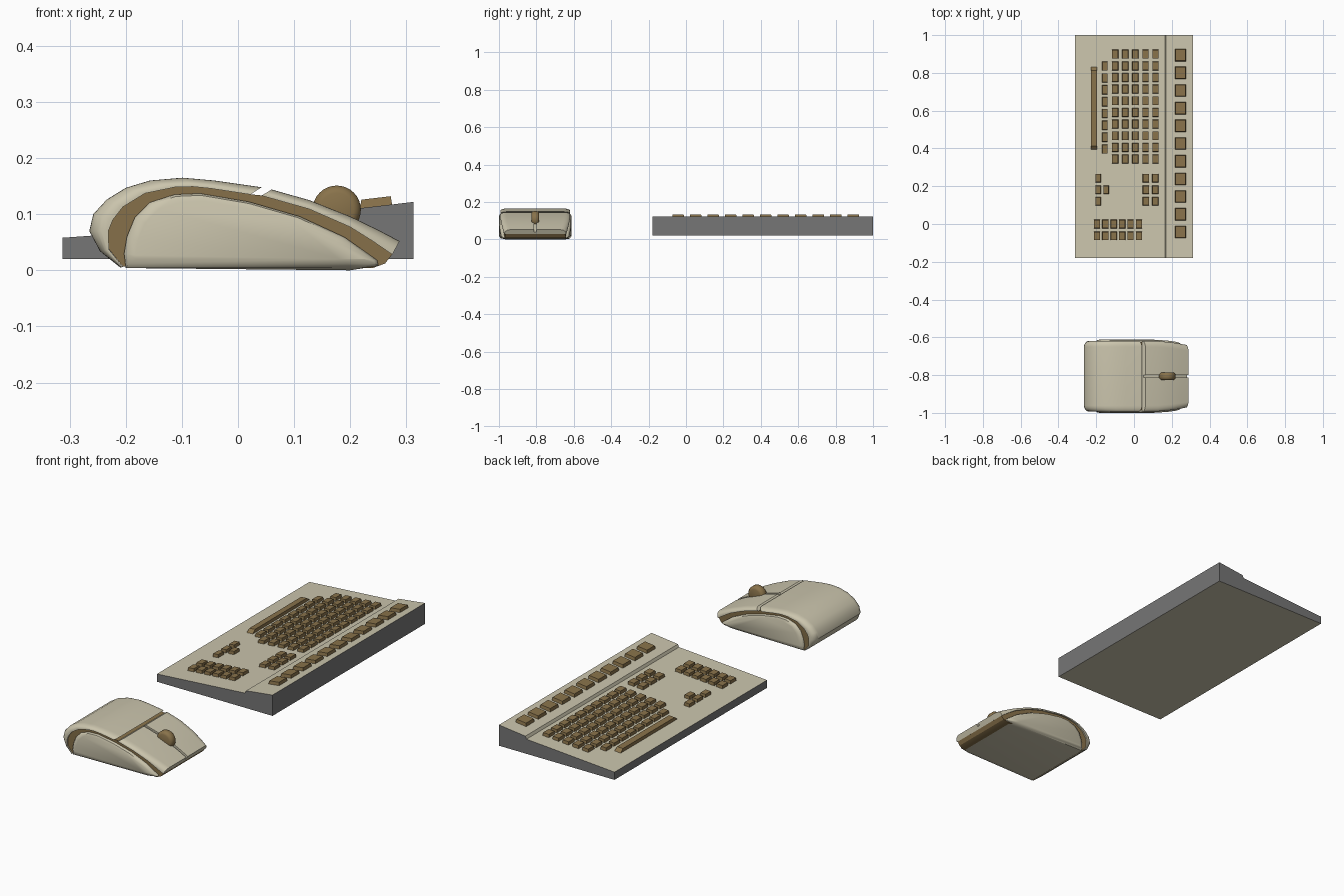
import bpy, bmesh, math
from mathutils import Vector

cube = bpy.data.objects.get("Cube")
if cube:
    bpy.data.objects.remove(cube, do_unlink=True)


def material(name, rgb):
    mat = bpy.data.materials.new(name)
    mat.use_nodes = True
    color = (*rgb, 1)
    mat.diffuse_color = color
    mat.node_tree.nodes["Principled BSDF"].inputs["Base Color"].default_value = color
    return mat


beige = material("warm beige", (0.6, 0.56, 0.42))
brown = material("key brown", (0.25, 0.17, 0.07))
grey = material("case grey", (0.18, 0.18, 0.18))


def finish(name, bm, mats, smooth=None):
    bmesh.ops.recalc_face_normals(bm, faces=bm.faces)
    mesh = bpy.data.meshes.new(name)
    bm.to_mesh(mesh)
    bm.free()
    obj = bpy.data.objects.new(name, mesh)
    bpy.context.collection.objects.link(obj)
    for mat in mats:
        mesh.materials.append(mat)
    if smooth:
        bpy.ops.object.select_all(action='DESELECT')
        obj.select_set(True)
        bpy.context.view_layer.objects.active = obj
        bpy.ops.object.shade_smooth_by_angle(angle=math.radians(smooth))
    return obj


def loft(bm, rings):
    """Skin a list of closed rings and cap both ends."""
    rows = [[bm.verts.new(p) for p in ring] for ring in rings]
    n = len(rows[0])
    for a, b in zip(rows, rows[1:]):
        for i in range(n):
            j = (i + 1) % n
            bm.faces.new((a[i], a[j], b[j], b[i]))
    bm.faces.new(rows[0])
    bm.faces.new(rows[-1])


# ---- Keyboard case: wedge profile with a raised function-key deck
HALF, STEP, FRONT, BACK = 0.313, 0.17, -0.18, 1.0


def surface(x):
    return 0.105 + (x - STEP) * 0.118 if x > STEP else 0.058 + (x + HALF) * 0.07


profile = [(-HALF, 0.02), (HALF, 0.02), (HALF, surface(HALF)),
           (STEP, surface(STEP + 1e-5)), (STEP - 0.006, surface(STEP)),
           (-HALF, surface(-HALF))]
bm = bmesh.new()
loft(bm, [[(x, y, z) for x, z in profile] for y in (FRONT, BACK)])
bm.normal_update()
for face in bm.faces:
    outer = abs(face.calc_center_median().x) > HALF - 0.01 or abs(face.normal.y) > 0.9
    face.material_index = 1 if outer else 0
finish("keyboard_case", bm, [beige, grey])


# ---- Keys: slightly tapered blocks that follow the case slope
def spread(first, last, count):
    return [first + (last - first) * i / (count - 1) for i in range(count)]


def key_block(name, xs, ys, sx, sy, height=0.015):
    bm = bmesh.new()
    for x in xs:
        for y in ys:
            rings = []
            for lift, scale in ((-0.003, 1), (height, 0.9)):
                dx, dy = sx * scale / 2, sy * scale / 2
                rings.append([(x + i * dx, y + j * dy, surface(x + i * dx) + lift)
                              for i, j in ((-1, -1), (1, -1), (1, 1), (-1, 1))])
            loft(bm, rings)
    return finish(name, bm, [brown])


arrow_rows = spread(0.243, 0.12, 3)
key_block("function_keys", [0.246], spread(0.894, -0.042, 11), 0.058, 0.066)
key_block("letter_keys", spread(-0.1, 0.114, 5), spread(0.899, 0.344, 10), 0.034, 0.048)
key_block("lower_row_keys", [-0.154], spread(0.836, 0.397, 8), 0.03, 0.05)
key_block("space_bar", [-0.212], [0.613], 0.034, 0.446)
key_block("arrow_keys", [-0.19], arrow_rows, 0.03, 0.046)
key_block("arrow_up_key", [-0.148], arrow_rows[1:2], 0.03, 0.046)
key_block("edit_keys", [0.063, 0.113], arrow_rows, 0.034, 0.046)
key_block("number_keys", spread(-0.196, 0.026, 6), [0, -0.063], 0.034, 0.046)

# ---- Mouse, drawn as side profiles and lofted across its width
MID = -0.806
shell_outer = [(-0.21, 0.005), (-0.246, 0.034), (-0.265, 0.07), (-0.258, 0.1),
               (-0.234, 0.126), (-0.2, 0.147), (-0.157, 0.16), (-0.099, 0.165),
               (-0.042, 0.16), (0.042, 0.148)]
shell_inner = [(-0.205, 0.006), (-0.23, 0.037), (-0.231, 0.07), (-0.223, 0.09),
               (-0.205, 0.113), (-0.166, 0.137), (-0.113, 0.148), (-0.08, 0.149),
               (-0.05, 0.146), (0.022, 0.135)]
button_outer = [(0.06, 0.144), (0.127, 0.125), (0.2, 0.096), (0.25, 0.072), (0.288, 0.052)]
button_inner = [(0.042, 0.133), (0.127, 0.109), (0.2, 0.077), (0.24, 0.052), (0.275, 0.028)]
panel_edge = [(-0.2, 0.004), (-0.203, 0.03), (-0.198, 0.06), (-0.184, 0.094),
              (-0.157, 0.121), (-0.113, 0.135), (-0.068, 0.137), (0.02, 0.122),
              (0.11, 0.096), (0.19, 0.059), (0.248, 0.018), (0.25, 0.008), (0.2, 0)]


def place(x, y, z):
    """Narrow the body toward its nose."""
    t = max(0, (x - 0.08) / 0.21)
    return Vector((x, MID + y * (1 - 0.13 * t * t), z))


def band(bm, outer, inner, sections):
    """Loft a thick strip; each section is (y, how far the outside sinks inward)."""
    rings = []
    for y, sink in sections:
        top = [(a + (c - a) * sink, b + (d - b) * sink)
               for (a, b), (c, d) in zip(outer, inner)]
        rings.append([place(x, y, z) for x, z in top + inner[::-1]])
    loft(bm, rings)


rounded = [(0.155 + 0.032 * math.sin(a), 0.85 * (1 - math.cos(a)))
           for a in spread(0, math.pi / 2, 7)]

# Palm shell
bm = bmesh.new()
band(bm, shell_outer, shell_inner, [(-y, s) for y, s in reversed(rounded)] + rounded)
finish("mouse_palm_shell", bm, [beige], 40)

# Two buttons and the sunken strip between them
for side, label in ((1, "left"), (-1, "right")):
    bm = bmesh.new()
    band(bm, button_outer, button_inner,
         [(side * y, s) for y, s in [(0.007, 0)] + rounded])
    finish("mouse_button_" + label, bm, [beige], 40)
bm = bmesh.new()
band(bm, button_outer, button_inner, [(-0.009, 0.5), (0.009, 0.5)])
finish("mouse_button_divider", bm, [beige])

# Recessed core that shows as a trim line
core = [(x, z + 0.0005) for x, z in shell_inner + button_inner] + [(0.262, 0.012), (0.24, 0.004)]
bm = bmesh.new()
loft(bm, [[place(x, y, z) for x, z in core] for y in (-0.18, 0.18)])
finish("mouse_core_trim", bm, [brown], 30)

# Bulging side panels joined through the base
bulge = [(0.165, 1, 0), (0.183, 1, 0.004), (0.19, 0.975, 0.012), (0.194, 0.9, 0.02)]
bm = bmesh.new()
rings = []
for side in (-1, 1):
    for y, scale, rise in (bulge[::-1] if side < 0 else bulge):
        rings.append([place(x * scale, side * y, max(z * scale, rise))
                      for x, z in panel_edge])
loft(bm, rings)
finish("mouse_side_panels", bm, [beige], 40)

# Scroll wheel with rounded rim
wheel = [(-0.021, 0.03), (-0.018, 0.037), (-0.01, 0.043),
         (0.01, 0.043), (0.018, 0.037), (0.021, 0.03)]
bm = bmesh.new()
loft(bm, [[(0.176 + r * math.cos(a), MID + y, 0.108 + r * math.sin(a))
           for a in spread(0, math.tau, 33)[:-1]] for y, r in wheel])
finish("mouse_scroll_wheel", bm, [brown], 40)
